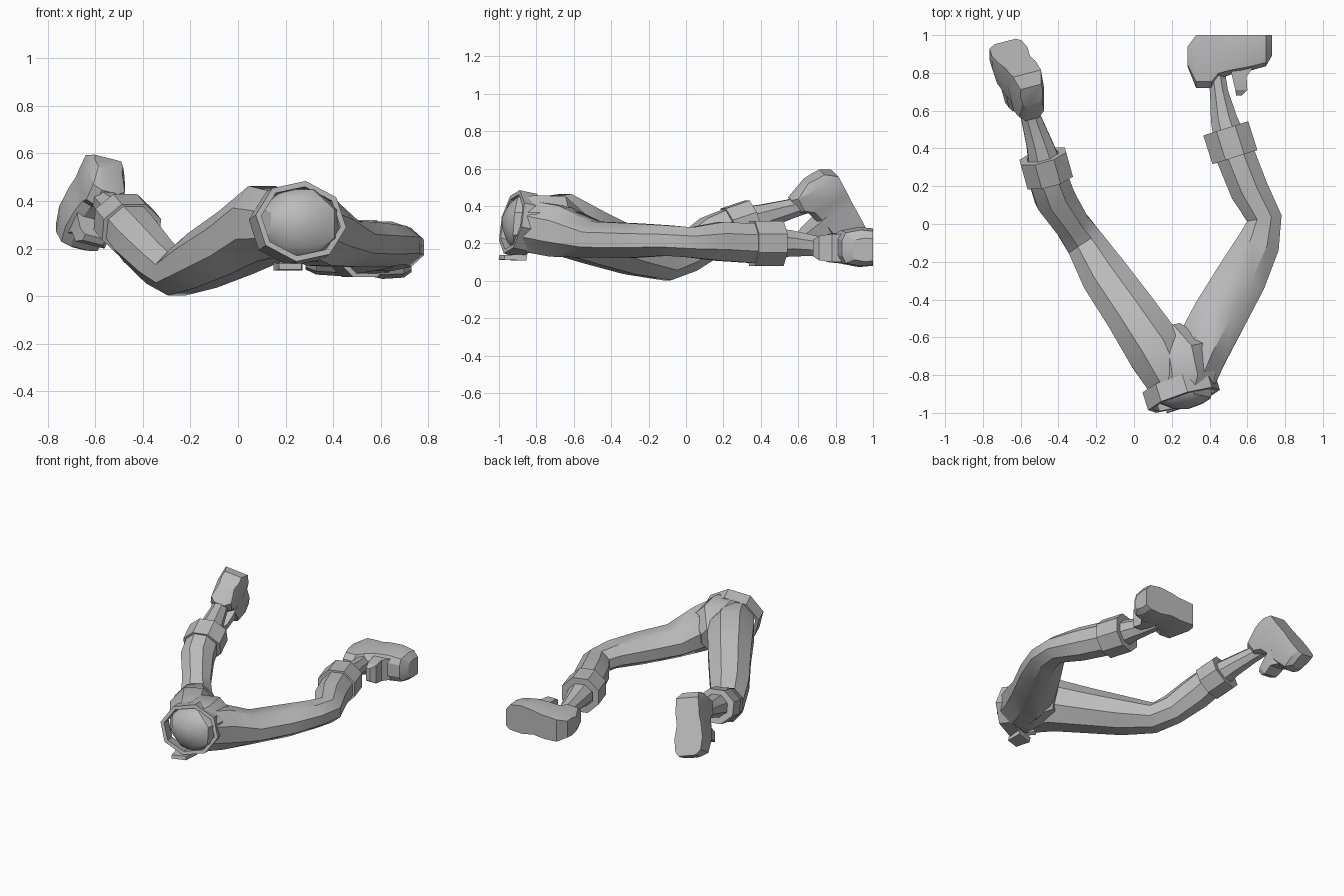
import bpy, bmesh, math
from mathutils import Vector

cube = bpy.data.objects.get("Cube")
if cube:
    bpy.data.objects.remove(cube)

grey = bpy.data.materials.new("plain grey")
grey.use_nodes = True
grey.diffuse_color = (0.5, 0.5, 0.5, 1)
grey.node_tree.nodes["Principled BSDF"].inputs["Base Color"].default_value = (0.5, 0.5, 0.5, 1)


def finish(name, bm, angle=35):
    bmesh.ops.recalc_face_normals(bm, faces=bm.faces)
    mesh = bpy.data.meshes.new(name)
    bm.to_mesh(mesh)
    bm.free()
    mesh.materials.append(grey)
    obj = bpy.data.objects.new(name, mesh)
    bpy.context.collection.objects.link(obj)
    bpy.ops.object.select_all(action='DESELECT')
    obj.select_set(True)
    bpy.context.view_layer.objects.active = obj
    bpy.ops.object.shade_smooth_by_angle(angle=math.radians(angle))


def skin(bm, rings, closed=False):
    """Bridge successive rings of points with quads, capping open ends."""
    loops = [[bm.verts.new(p) for p in ring] for ring in rings]
    pairs = list(zip(loops, loops[1:]))
    if closed:
        pairs.append((loops[-1], loops[0]))
    for a, b in pairs:
        for i in range(len(a)):
            j = (i + 1) % len(a)
            bm.faces.new((a[i], a[j], b[j], b[i]))
    if not closed:
        bm.faces.new(loops[0])
        bm.faces.new(loops[-1])


def oval(centre, axis, wide, tall, sides=8, turn=0.5):
    """Polygon across an axis, wide sideways and tall upwards."""
    axis = Vector(axis).normalized()
    side = axis.cross(Vector((0, 0, 1))).normalized()
    up = side.cross(axis)
    angles = [math.tau * (i + turn) / sides for i in range(sides)]
    return [Vector(centre) + side * wide * math.cos(a) + up * tall * math.sin(a) for a in angles]


def limb(name, stations):
    """Loft through (x, y, z, half width, half height) stations."""
    pts = [Vector(s[:3]) for s in stations]
    rings = []
    for i, s in enumerate(stations):
        axis = pts[min(i + 1, len(pts) - 1)] - pts[max(i - 1, 0)]
        rings.append(oval(pts[i], axis, s[3], s[4]))
    bm = bmesh.new()
    skin(bm, rings)
    finish(name, bm)


def band(name, centre, axis, length, wide, tall, wall, turn=0.5):
    """Open eight-sided collar with a wall thickness."""
    axis = Vector(axis).normalized()
    ends = [Vector(centre) - axis * length / 2, Vector(centre) + axis * length / 2]
    rings = [oval(ends[0], axis, wide, tall, 8, turn),
             oval(ends[1], axis, wide, tall, 8, turn),
             oval(ends[1], axis, wide - wall, tall - wall, 8, turn),
             oval(ends[0], axis, wide - wall, tall - wall, 8, turn)]
    bm = bmesh.new()
    skin(bm, rings, closed=True)
    finish(name, bm, 20)


def shoe(name, heel, toe_dir, sole_dir, length, inner):
    """Loft from heel to toe; each section stands on the flat sole."""
    t = Vector(toe_dir).normalized()
    n = Vector(sole_dir).normalized()
    w = t.cross(n).normalized()
    # along, sole gap, height, half width, sideways shift
    sections = [(-0.1, 0.06, 0.17, 0.06, 0), (0.01, 0, 0.28, 0.08, 0),
                (0.21, 0, 0.28, 0.085, 0), (0.3, 0, 0.23, 0.085, 0),
                (0.46, 0, 0.21, 0.088, -0.01), (0.7, 0, 0.19, 0.102, -0.005),
                (0.92, 0, 0.165, 0.092, 0), (1.0, 0, 0.11, 0.06, 0.01)]
    outline = [(-0.98, 0), (-1.05, 0.4), (-0.88, 0.88), (-0.45, 1),
               (0.45, 1), (0.88, 0.88), (1.05, 0.4), (0.98, 0)]
    rings = []
    for along, gap, high, half, shift in sections:
        base = Vector(heel) + t * along * length + w * shift * inner
        rings.append([base + w * half * a - n * (gap + (high - gap) * b) for a, b in outline])
    bm = bmesh.new()
    skin(bm, rings)
    finish(name, bm, 25)
    # tongue curling up in front of the ankle
    bm = bmesh.new()
    rings = []
    for along, deep, thick, half in [(0.62, 0.15, 0.07, 0.075), (0.575, 0.22, 0.038, 0.075),
                                     (0.6, 0.29, 0.032, 0.065), (0.57, 0.32, 0.015, 0.045)]:
        base = Vector(heel) + t * along * length - n * deep
        rings.append([base + t * thick * a + w * half * b
                      for a, b in [(-1, -1), (1, -1), (1, 1), (-1, 1)]])
    skin(bm, rings)
    finish(name + "_tongue", bm, 25)


# Hips with a domed end inside the belt
limb("hips", [(0.25, -0.98, 0.31, 0.04, 0.04), (0.25, -0.95, 0.31, 0.12, 0.11),
              (0.25, -0.9, 0.305, 0.17, 0.155), (0.27, -0.8, 0.3, 0.175, 0.17),
              (0.25, -0.68, 0.3, 0.165, 0.165), (0.19, -0.56, 0.27, 0.07, 0.09)])

# Belt and buckle plate
belt_axis = Vector((0.29, -0.93, 0.2))
band("belt", (0.25, -0.885, 0.305), belt_axis, 0.1, 0.2, 0.175, 0.025, 0.2)
bm = bmesh.new()
skin(bm, [oval((0.22, -0.985, 0.125), belt_axis, 0.07, 0.018, 4),
          oval((0.21, -0.87, 0.125), belt_axis, 0.09, 0.025, 4)])
finish("buckle", bm, 20)

# Legs down to the cuffs
limb("left_leg", [(0.3, -0.82, 0.29, 0.14, 0.15), (0.35, -0.68, 0.265, 0.155, 0.15),
                  (0.45, -0.49, 0.22, 0.155, 0.105), (0.57, -0.28, 0.215, 0.145, 0.1),
                  (0.66, -0.1, 0.215, 0.122, 0.088), (0.69, 0.03, 0.205, 0.1, 0.088),
                  (0.61, 0.18, 0.21, 0.11, 0.112), (0.53, 0.38, 0.2, 0.112, 0.115)])
limb("right_leg", [(0.19, -0.82, 0.3, 0.14, 0.15), (0.115, -0.67, 0.305, 0.165, 0.175),
                   (-0.01, -0.48, 0.225, 0.15, 0.15), (-0.15, -0.28, 0.15, 0.138, 0.128),
                   (-0.26, -0.1, 0.095, 0.11, 0.1), (-0.33, 0.0, 0.14, 0.1, 0.105),
                   (-0.42, 0.14, 0.24, 0.115, 0.115), (-0.46, 0.26, 0.295, 0.112, 0.108)])

# Cuffs
band("left_cuff", (0.51, 0.43, 0.2), (-0.3, 0.95, 0), 0.16, 0.135, 0.13, 0.045)
band("right_cuff", (-0.465, 0.295, 0.302), (-0.25, 0.9, 0.3), 0.14, 0.135, 0.12, 0.045)

# Ankles
limb("left_ankle", [(0.52, 0.4, 0.2, 0.1, 0.1), (0.475, 0.56, 0.2, 0.075, 0.075),
                    (0.45, 0.7, 0.185, 0.052, 0.058), (0.43, 0.84, 0.18, 0.05, 0.055)])
limb("right_ankle", [(-0.46, 0.27, 0.3, 0.1, 0.095), (-0.5, 0.42, 0.345, 0.075, 0.07),
                     (-0.545, 0.56, 0.385, 0.057, 0.055), (-0.58, 0.66, 0.42, 0.05, 0.055)])

# Shoes
shoe("left_shoe", (0.325, 1.0, 0.175), (1, 0, 0), (0, 1, 0), 0.405, -1)
shoe("right_shoe", (-0.565, 0.795, 0.578), (-0.32, 0.43, -0.82), (-0.1, 0.865, 0.49), 0.385, 1)
